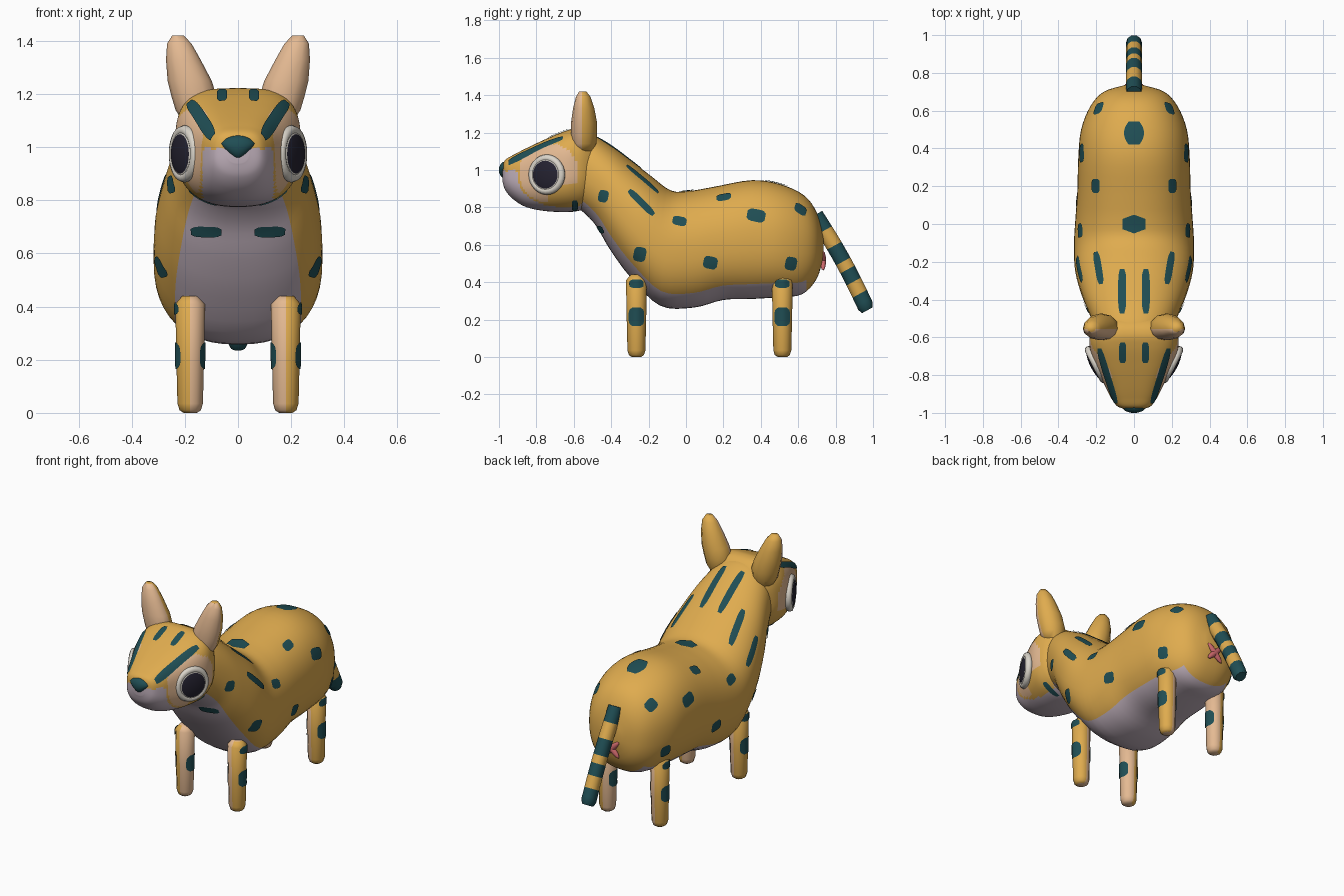
import bpy, bmesh, math
from mathutils import Vector, Matrix
from mathutils.bvhtree import BVHTree

if "Cube" in bpy.data.objects:
    bpy.data.objects.remove(bpy.data.objects["Cube"])

# ---------- colours ----------
COLOURS = [("golden_fur", (0.74, 0.41, 0.077)), ("dark_teal", (0.014, 0.076, 0.089)),
           ("pale_lavender", (0.54, 0.445, 0.51)), ("peach", (0.78, 0.49, 0.29)),
           ("eye_white", (0.70, 0.66, 0.59)), ("pupil_dark", (0.018, 0.016, 0.03)),
           ("pink", (0.62, 0.14, 0.15))]
MATS = []
for mat_name, rgb in COLOURS:
    m = bpy.data.materials.new(mat_name)
    m.diffuse_color = (*rgb, 1)
    m.use_nodes = True
    m.node_tree.nodes["Principled BSDF"].inputs["Base Color"].default_value = m.diffuse_color
    MATS.append(m)
FUR, TEAL, LAVENDER, PEACH, WHITE, PUPIL, PINK = range(7)


# ---------- helpers ----------
def finish(name, bm, rule, angle=40):
    """Turn a bmesh into an object; rule(centre, normal) gives a colour number."""
    bmesh.ops.recalc_face_normals(bm, faces=bm.faces)
    bm.normal_update()
    cols = [rule(f.calc_center_median(), f.normal) for f in bm.faces]
    used = sorted(set(cols))
    for f, c in zip(bm.faces, cols):
        f.material_index = used.index(c)
        f.smooth = True
    me = bpy.data.meshes.new(name)
    bm.to_mesh(me)
    bm.free()
    for c in used:
        me.materials.append(MATS[c])
    ob = bpy.data.objects.new(name, me)
    bpy.context.collection.objects.link(ob)
    bpy.context.view_layer.objects.active = ob
    ob.select_set(True)
    bpy.ops.object.shade_smooth_by_angle(angle=math.radians(angle))
    ob.select_set(False)
    return ob


def skin(name, rings, rule, angle=40, closed=False):
    """Skin rings of points; cap both ends, or join them when closed."""
    bm = bmesh.new()
    loops = [[bm.verts.new(p) for p in r] for r in rings]
    n = len(loops[0])
    for a, b in zip(loops, loops[1:] + (loops[:1] if closed else [])):
        for j in range(n):
            bm.faces.new((a[j], a[(j + 1) % n], b[(j + 1) % n], b[j]))
    if not closed:
        bm.faces.new(loops[0])
        bm.faces.new(loops[-1])
    return finish(name, bm, rule, angle)


def smooth_rows(rows, steps):
    """Catmull-Rom interpolation between rows of numbers."""
    out = []
    for i in range(len(rows) - 1):
        p0, p1, p2 = rows[max(i - 1, 0)], rows[i], rows[i + 1]
        p3 = rows[min(i + 2, len(rows) - 1)]
        for k in range(steps):
            t = k / steps
            out.append([0.5 * (2 * b + (c - a) * t + (2 * a - 5 * b + 4 * c - d) * t * t
                               + (3 * b - a - 3 * c + d) * t ** 3)
                        for a, b, c, d in zip(p0, p1, p2, p3)])
    return out + [list(rows[-1])]


def slice_ring(row, segs, upper, lower):
    """Rounded ring from a top point, a bottom point and a half width."""
    ty, tz, by, bz, w = row
    pts = []
    for j in range(segs):
        a = 2 * math.pi * j / segs
        power = upper if math.cos(a) > 0 else lower
        c, s = (math.copysign(abs(v) ** (2 / power), v) for v in (math.cos(a), math.sin(a)))
        pts.append((w * s, (ty + by) / 2 + c * (ty - by) / 2, (tz + bz) / 2 + c * (tz - bz) / 2))
    return pts


def ball(name, loc, scale, rule, turn=(0, 0, 0), segs=24):
    """Scaled ball with its poles along x."""
    bm = bmesh.new()
    bmesh.ops.create_uvsphere(bm, u_segments=segs, v_segments=14, radius=1,
                              matrix=Matrix.Rotation(math.pi / 2, 4, 'Y'))
    ob = finish(name, bm, rule)
    ob.location, ob.scale, ob.rotation_euler = loc, scale, turn
    return ob


def patch(name, target, axis, p, q, half, nu=8, nv=4, sharp=5):
    """Thin marking running from p to q, projected on the target along an axis."""
    me = target.data
    tree = BVHTree.FromPolygons([v.co for v in me.vertices], [f.vertices for f in me.polygons])
    axis, p, q = Vector(axis).normalized(), Vector(p), Vector(q)
    side = axis.cross(q - p).normalized() * half
    bm = bmesh.new()
    grid = {}
    for i in range(nu + 1):
        for j in range(nv + 1):
            u, v = 2 * i / nu - 1, 2 * j / nv - 1
            v *= 1 - 0.45 * abs(u) ** sharp
            o = (p + q) / 2 + (q - p) / 2 * u + side * v
            hit, nor, _, _ = tree.ray_cast(o + axis * 3, -axis)
            if hit:
                grid[i, j] = bm.verts.new(hit + nor * 0.005)
    for i in range(nu):
        for j in range(nv):
            quad = [grid.get(k) for k in ((i, j), (i + 1, j), (i + 1, j + 1), (i, j + 1))]
            if all(quad):
                bm.faces.new(quad)
    ob = finish(name, bm, lambda c, n: TEAL)
    # keep the open plate facing outward
    if sum(f.normal.dot(axis) for f in ob.data.polygons) < 0:
        ob.data.flip_normals()
    return ob


# ---------- body and neck: top y, top z, bottom y, bottom z, half width ----------
BODY = [(.735, .64, .735, .54, .05), (.70, .77, .70, .42, .16), (.63, .865, .62, .335, .23),
        (.5, .925, .5, .32, .28), (.35, .945, .35, .31, .295), (.15, .91, .2, .305, .30),
        (.02, .888, .04, .264, .31), (-.08, .89, -.14, .275, .318), (-.19, .97, -.30, .43, .312),
        (-.30, 1.055, -.41, .58, .283), (-.40, 1.13, -.48, .70, .25), (-.50, 1.19, -.55, .775, .215),
        (-.56, 1.205, -.60, .80, .19)]
SEGS = 48
body = skin("body", [slice_ring(r, SEGS, 2.2, 2.4) for r in smooth_rows(BODY, 4)], lambda c, n: FUR)
# belly and chest: the lowest quarter of every ring
body.data.materials.append(MATS[LAVENDER])
for f in body.data.polygons:
    if abs(f.index % SEGS + 0.5 - SEGS / 2) < SEGS / 8 and f.center.y < 0.65:
        f.material_index = 1

# ---------- head ----------
HEAD = [(-.45, 1.10, -.47, .87, .15), (-.52, 1.195, -.53, .80, .205), (-.58, 1.222, -.58, .78, .23),
        (-.65, 1.207, -.65, .775, .235), (-.75, 1.165, -.75, .78, .206), (-.85, 1.118, -.85, .80, .157),
        (-.92, 1.082, -.92, .84, .122), (-.965, 1.055, -.965, .89, .088), (-.982, 1.02, -.982, .94, .04)]


def head_colour(c, n):
    if abs(c.x) < 0.134 and c.z < 0.995 and c.y < -0.56:
        return LAVENDER
    below_behind = c.z < 0.93 and c.y > -0.74
    if abs(c.x) > 0.12 and math.hypot(c.y + 0.735, c.z - 0.985) < 0.158 and not below_behind:
        return PEACH
    return FUR


head = skin("head", [slice_ring(r, 72, 3.2, 2.4) for r in smooth_rows(HEAD, 8)], head_colour)

# ---------- nose: ball narrowed toward the bottom ----------
nose = ball("nose", (0, -.965, 1.0), (.068, .036, .046), lambda c, n: TEAL, segs=16)
for v in nose.data.vertices:
    v.co.x *= 0.35 + 0.65 * min(1, (v.co.z + 1) / 1.3)

# ---------- ears: z, centre x, half width, half depth ----------
EAR = [(1.10, .155, .055, .055), (1.14, .16, .075, .075), (1.19, .165, .085, .08), (1.25, .182, .083, .08),
       (1.33, .206, .065, .065), (1.39, .221, .046, .045), (1.42, .226, .022, .022)]
for s, side in ((1, "left"), (-1, "right")):
    rings = []
    for z, x, w, d in EAR:
        ring = []
        for j in range(12):
            a = 2 * math.pi * j / 12
            y = math.sin(a)
            ring.append((s * (x + w * math.cos(a)), -.555 + d * y * (1 if y > 0 else .75), z))
        rings.append(ring)
    skin("ear_" + side, rings, lambda c, n: PEACH if n.y < -0.25 and c.z < 1.415 else FUR, 60)

    # eyes: shallow ball with the pupil on its outer cap, inside a round white rim
    turn = (0, 0, -s * math.radians(27))
    ball("eye_" + side, (s * .202, -.744, .975), (.03, .095, .095),
         lambda c, n, s=s: PUPIL if s * c.x > 0 and math.hypot(c.y, c.z) < .78 else WHITE, turn)
    rim = skin("eye_rim_" + side, [[(.021 * math.sin(b), (.088 + .02 * math.cos(b)) * math.cos(a),
                                     (.088 + .02 * math.cos(b)) * math.sin(a))
                                    for b in (math.pi * k / 4 for k in range(8))]
                                   for a in (math.pi * k / 14 for k in range(28))],
               lambda c, n: WHITE, 60, True)
    rim.location, rim.rotation_euler = (s * .201, -.744, .975), turn

    # legs with peach inner halves and teal patches
    for y, place in ((-.265, "front"), (.515, "back")):
        rings = [[(s * .18 + r * math.cos(math.pi * k / 6), y + r * math.sin(math.pi * k / 6), z)
                  for k in range(12)]
                 for z, r in ((0, .025), (.01, .04), (.035, .048), (.2, .052), (.41, .056), (.44, .03))]
        leg = skin(place + "_leg_" + side, rings,
                   lambda c, n, s=s: PEACH if s * c.x < .187 else FUR, 60)
        for d, label in ((s, "outer"), (-s, "inner")):
            patch(f"{place}_leg_{label}_spot_{side}", leg, (d, 0, 0),
                  (0, y, .165), (0, y, .265), .038)
        patch(f"{place}_leg_top_spot_{side}", leg, (s, 0, 0), (0, y, .37), (0, y, .412), .035)

    # flank spots: y, z, half length, half height
    for k, (y, z, a, b) in enumerate([
            (-.44, .86, .026, .032), (-.035, .725, .037, .024), (.375, .755, .048, .033),
            (-.245, .55, .032, .038), (.13, .505, .037, .033), (.56, .50, .03, .035)]):
        patch(f"flank_spot_{k}_{side}", body, (s, 0, 0), (0, y - a, z + a * .2), (0, y + a, z - a * .2), b)
    patch("rump_spot_" + side, body, (s * .6, .4, .5), (s * .20, .585, .812), (s * .20, .655, .788), .032)
    patch("cheek_spot_" + side, head, (s, 0, 0), (0, -.595, .785), (0, -.595, .84), .016)
    patch("shoulder_stripe_" + side, body, (s, 0, 0), (0, -.305, .89), (0, -.175, .76), .018)

    # back, neck and brow stripes seen from above
    UP = (0, 0, 1)
    patch("back_spot_" + side, body, UP, (s * .2, .165, 0), (s * .2, .24, 0), .021)
    patch("neck_stripe_" + side, body, UP, (s * .062, -.475, 0), (s * .062, -.24, 0), .021)
    patch("withers_stripe_" + side, body, UP, (s * .172, -.32, 0), (s * .2, -.15, 0), .018)
    patch("crown_stripe_" + side, head, UP, (s * .06, -.735, 0), (s * .06, -.625, 0), .019)
    patch("brow_stripe_" + side, head, (s * .3, -.25, 1),
          (s * .09, -.945, 1.03), (s * .185, -.66, 1.18), .021, 12)

    # chest bars
    patch("chest_bar_" + side, body, (0, -1, 0), (s * .062, 0, .682), (s * .176, 0, .684), .02)

# large six-sided spots along the spine
patch("spine_spot_front", body, (0, 0, 1), (-.06, 0, 0), (.06, 0, 0), .05, sharp=1)
patch("spine_spot_rear", body, (0, 0, 1), (0, .42, 0), (0, .54, 0), .052, sharp=2)

# ---------- tail with teal bands ----------
start, end = Vector((0, .69, .76)), Vector((0, .97, .25))
along = (end - start).normalized()
up = Vector((1, 0, 0)).cross(along)
rings = []
for k in range(25):
    t = k / 24
    mid = start.lerp(end, t) + up * (.012 * math.sin(math.pi * t))
    r = .046 if k < 24 else .034
    rings.append([mid + r * (Vector((.92, 0, 0)) * math.cos(math.pi * j / 5) + up * math.sin(math.pi * j / 5))
                  for j in range(10)])


def tail_colour(c, n):
    t = (c - start).dot(along) / (end - start).length
    return TEAL if t < .18 or .34 < t < .48 or .59 < t < .72 or t > .83 else FUR


skin("tail", rings, tail_colour, 50)

# ---------- pink cross under the tail ----------
for k, a in enumerate((45, -45)):
    ball(f"rear_cross_{k}", (0, .733, .515), (.018, .016, .072), lambda c, n: PINK,
         (0, math.radians(a), 0), 12)
